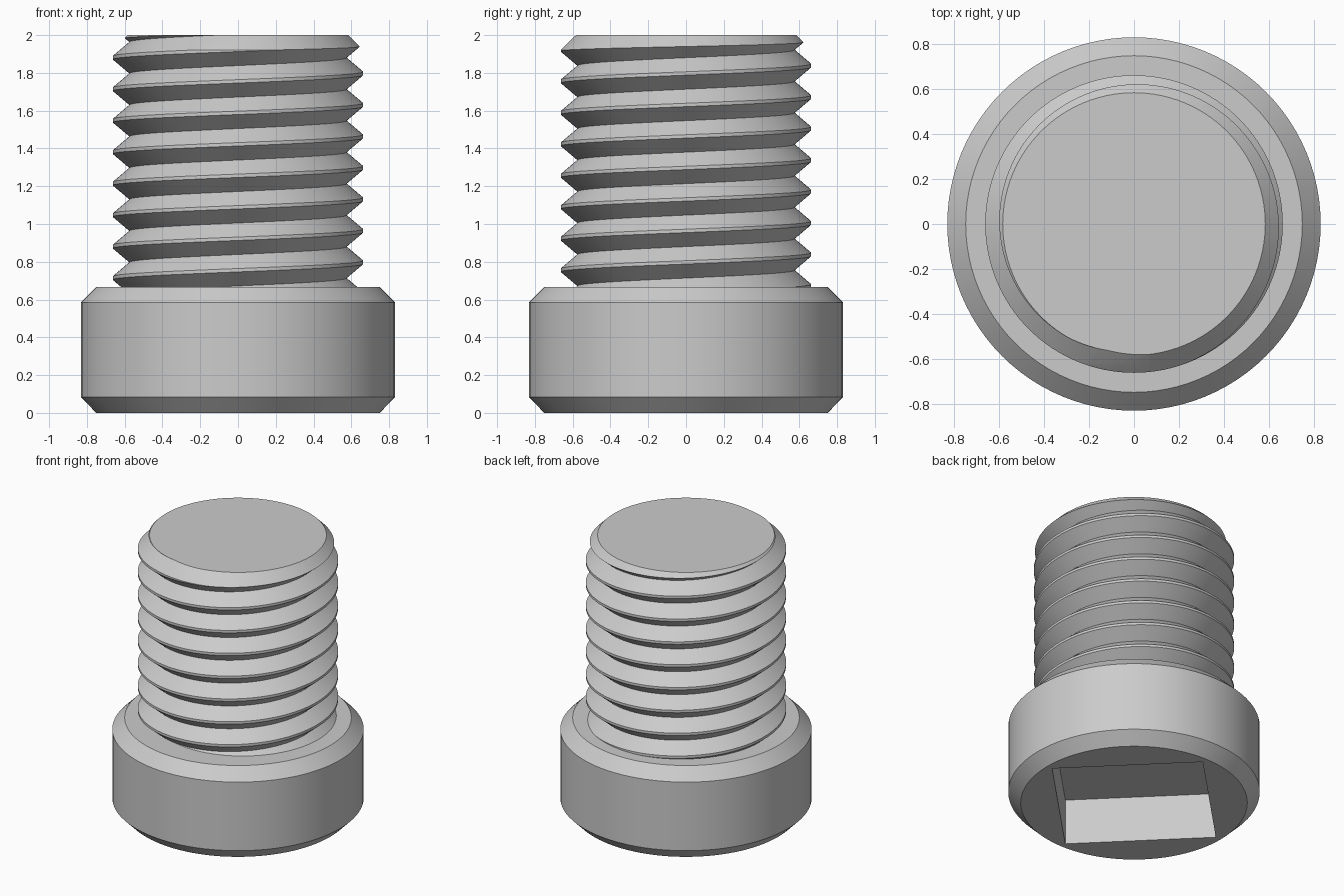
import bpy, bmesh, math
from mathutils import Vector

cube = bpy.data.objects.get("Cube")
if cube:
    bpy.data.objects.remove(cube, do_unlink=True)

TAU = math.tau
HEAD_H, PITCH = 2 / 3, 1 / 6
ROOT_R, CREST_R, CREST_FLAT = 0.575, 0.663, 0.018
CREST_Z = 1.797          # height of one crest on the +x side
STEPS = 128

steel = bpy.data.materials.new("light grey steel")
steel.use_nodes = True
steel.diffuse_color = (0.6, 0.6, 0.6, 1)
steel.node_tree.nodes["Principled BSDF"].inputs["Base Color"].default_value = (0.6, 0.6, 0.6, 1)


def make_object(name, bm):
    bmesh.ops.recalc_face_normals(bm, faces=bm.faces)
    mesh = bpy.data.meshes.new(name)
    bm.to_mesh(mesh)
    bm.free()
    mesh.materials.append(steel)
    obj = bpy.data.objects.new(name, mesh)
    bpy.context.collection.objects.link(obj)
    return obj


def turned(name, profile, sides):
    """Solid of revolution with flat caps from (radius, height) points."""
    bm = bmesh.new()
    rings = [[bm.verts.new((r * math.cos(TAU * i / sides), r * math.sin(TAU * i / sides), z))
              for i in range(sides)] for r, z in profile]
    for low, high in zip(rings, rings[1:]):
        for i in range(sides):
            n = (i + 1) % sides
            bm.faces.new((low[i], low[n], high[n], high[i]))
    bm.faces.new(rings[0])
    bm.faces.new(rings[-1])
    return make_object(name, bm)


def activate(obj):
    bpy.ops.object.select_all(action="DESELECT")
    obj.select_set(True)
    bpy.context.view_layer.objects.active = obj


def apply_boolean(obj, helper, operation):
    helper.hide_render = True
    mod = obj.modifiers.new("shape", "BOOLEAN")
    mod.operation, mod.object, mod.solver = operation, helper, "EXACT"
    activate(obj)
    bpy.ops.object.modifier_apply(modifier=mod.name)
    bpy.data.objects.remove(helper, do_unlink=True)


def smooth(obj):
    activate(obj)
    bpy.ops.object.shade_smooth_by_angle(angle=math.radians(25))


# Chamfered round head
head = turned("head", [(0.75, 0), (0.832, 0.083), (0.832, HEAD_H - 0.083), (0.75, HEAD_H)], 96)

# Square socket sunk into the underside of the head
bm = bmesh.new()
bmesh.ops.create_cube(bm, size=1)
socket = make_object("socket_cutter", bm)
socket.rotation_euler.z = math.radians(45)
socket.location.z = 1 / 3 - 0.5
bpy.context.view_layer.update()
apply_boolean(head, socket, "DIFFERENCE")
smooth(head)

# Threaded shank: a V profile swept along a right-handed helix
bm = bmesh.new()
section = [(ROOT_R, -PITCH / 2), (CREST_R, -CREST_FLAT / 2),
           (CREST_R, CREST_FLAT / 2), (ROOT_R, PITCH / 2)]
previous = None
for i in range(-10 * STEPS, 4 * STEPS + 1):
    a = TAU * i / STEPS
    rise = CREST_Z + PITCH * i / STEPS
    row = [bm.verts.new((r * math.cos(a), r * math.sin(a), rise + dz)) for r, dz in section]
    if previous:
        for j in range(len(section) - 1):
            bm.faces.new((previous[j], row[j], row[j + 1], previous[j + 1]))
    previous = row
bmesh.ops.remove_doubles(bm, verts=bm.verts, dist=0.0005)

# Trim both ends of the helix level and cap them
for height, up in ((0.5, -1), (2.1, 1)):
    cut = bmesh.ops.bisect_plane(bm, geom=bm.verts[:] + bm.edges[:] + bm.faces[:], dist=1e-5,
                                 plane_co=Vector((0, 0, height)), plane_no=Vector((0, 0, up)),
                                 clear_outer=True)
    rim = [e for e in cut["geom_cut"] if isinstance(e, bmesh.types.BMEdge)]
    bmesh.ops.contextual_create(bm, geom=rim)
shank = make_object("threaded_shank", bm)

# Chamfer the tip
tip = turned("tip_trimmer", [(0.8, 0.55), (0.8, 1.785), (0.585, 2)], STEPS)
apply_boolean(shank, tip, "INTERSECT")
smooth(shank)
